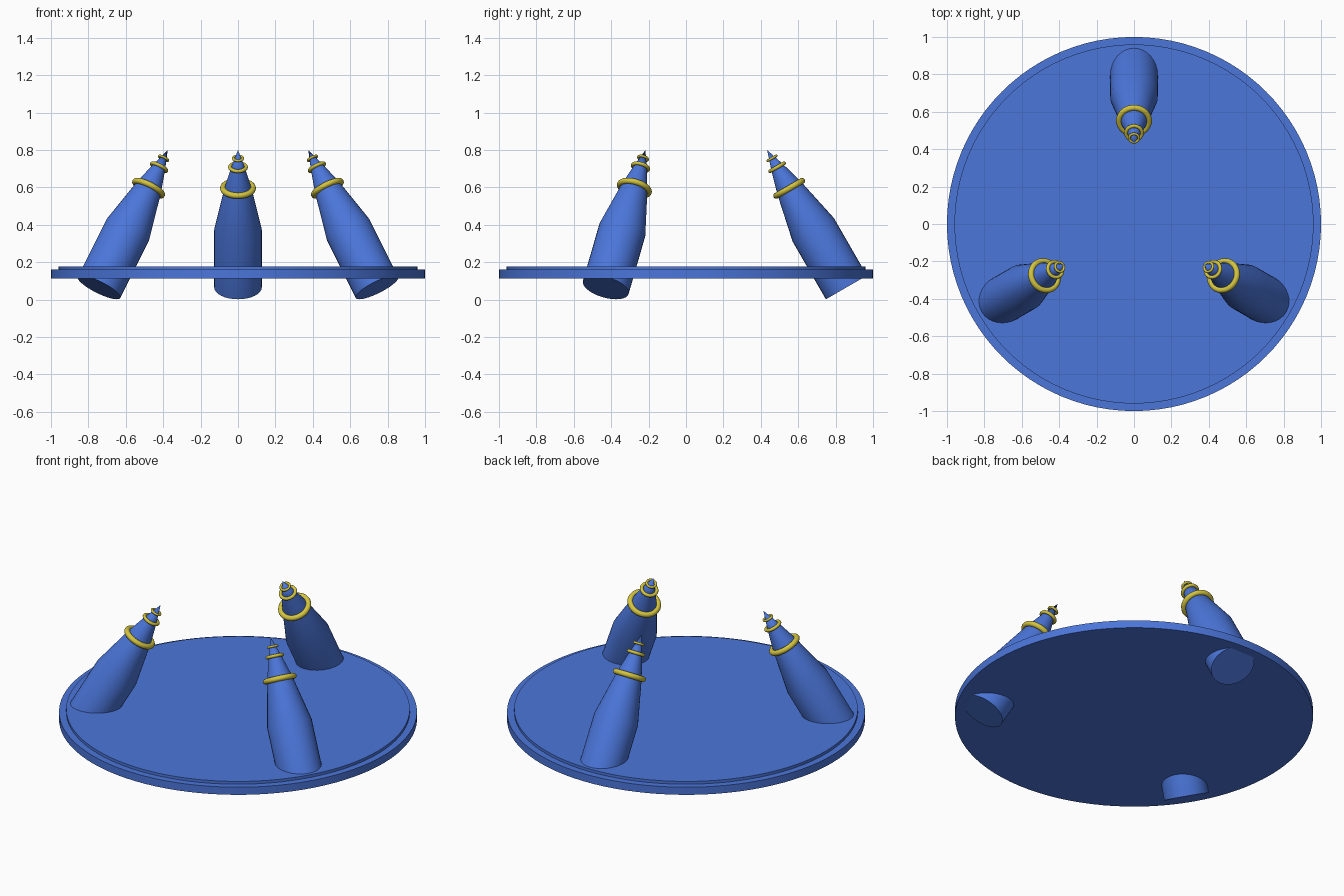
import bpy, bmesh, math
from mathutils import Matrix, Vector

if "Cube" in bpy.data.objects:
    bpy.data.objects.remove(bpy.data.objects["Cube"])


def material(name, color):
    m = bpy.data.materials.new(name)
    m.diffuse_color = color
    m.use_nodes = True
    m.node_tree.nodes["Principled BSDF"].inputs["Base Color"].default_value = m.diffuse_color
    return m


BLUE = material("blue", (0.07, 0.18, 0.70, 1))
YELLOW = material("yellow", (0.65, 0.55, 0.05, 1))


def finish(obj, mat, angle=30):
    obj.data.materials.append(mat)
    bpy.ops.object.select_all(action='DESELECT')
    obj.select_set(True)
    bpy.context.view_layer.objects.active = obj
    bpy.ops.object.shade_smooth_by_angle(angle=math.radians(angle))


def lathe(name, profile, segs, matrix, mat):
    """Revolve (radius, height) points about z; open ends are capped."""
    bm = bmesh.new()
    rings = []
    for r, z in profile:
        if r == 0:
            rings.append([bm.verts.new((0, 0, z))] * segs)
        else:
            rings.append([bm.verts.new((r * math.cos(2 * math.pi * i / segs),
                                        r * math.sin(2 * math.pi * i / segs), z))
                          for i in range(segs)])
    for a, b in zip(rings, rings[1:]):
        for i in range(segs):
            j = (i + 1) % segs
            bm.faces.new(list(dict.fromkeys((a[i], a[j], b[j], b[i]))))
    for end, (r, _) in ((rings[0], profile[0]), (rings[-1], profile[-1])):
        if r:
            bm.faces.new(end)
    bmesh.ops.recalc_face_normals(bm, faces=bm.faces)
    me = bpy.data.meshes.new(name)
    bm.to_mesh(me)
    bm.free()
    obj = bpy.data.objects.new(name, me)
    bpy.context.collection.objects.link(obj)
    obj.matrix_world = matrix
    finish(obj, mat)


# Round platform with a stepped upper face
lathe("platform", [(1, 0.113), (1, 0.16), (0.96, 0.16), (0.96, 0.177)],
      96, Matrix(), BLUE)

# Three inward-leaning spikes, each with three rings
SPIKE = [(0.127, 0), (0.127, 0.356), (0.072, 0.612), (0.036, 0.74), (0, 0.848)]
RINGS = [(0.612, 0.080, 0.016), (0.742, 0.043, 0.010), (0.797, 0.026, 0.007)]

for n, deg in enumerate((90, 210, 330), 1):
    frame = (Matrix.Rotation(math.radians(deg), 4, 'Z')
             @ Matrix.Translation((0.858, 0, 0.065))
             @ Matrix.Rotation(math.radians(-30), 4, 'Y'))
    lathe(f"spike_{n}", SPIKE, 32, frame, BLUE)
    for k, (s, major, minor) in enumerate(RINGS, 1):
        bpy.ops.mesh.primitive_torus_add(major_radius=major, minor_radius=minor,
                                         major_segments=40, minor_segments=12)
        ring = bpy.context.object
        ring.name = f"spike_{n}_ring_{k}"
        ring.matrix_world = frame @ Matrix.Translation(Vector((0, 0, s)))
        finish(ring, YELLOW, 60)
